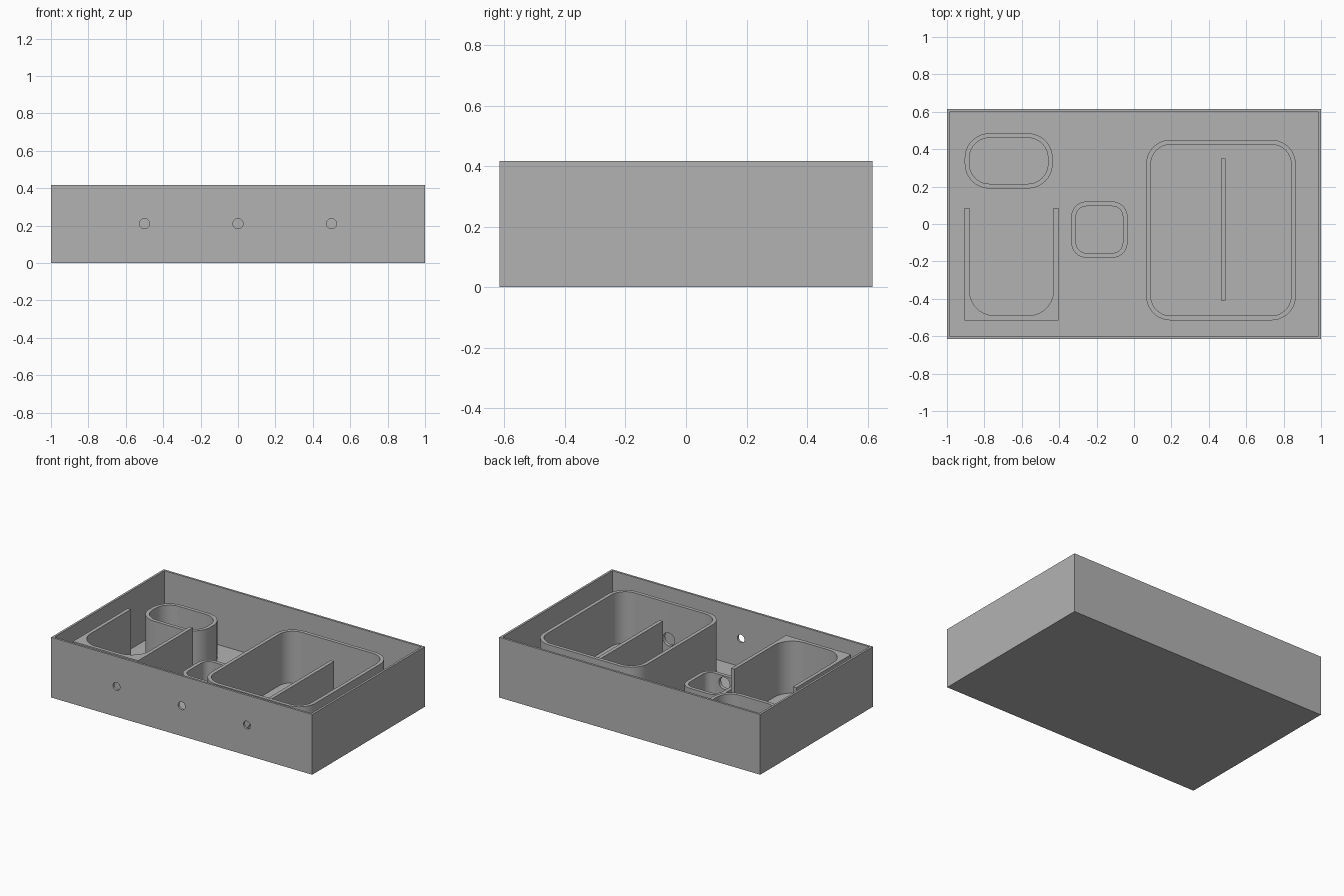
import bpy, bmesh, math

if "Cube" in bpy.data.objects:
    bpy.data.objects.remove(bpy.data.objects["Cube"])

grey = bpy.data.materials.new("plain_grey")
grey.diffuse_color = (0.45, 0.45, 0.45, 1)
grey.use_nodes = True
grey.node_tree.nodes["Principled BSDF"].inputs["Base Color"].default_value = grey.diffuse_color

FLOOR = 0.015   # floor thickness
WALL = 0.025    # compartment wall thickness
SINK = 0.005    # how far compartments reach into the floor


def finish(name, bm):
    """Turn a bmesh into a grey object with smooth curves and sharp edges."""
    bmesh.ops.recalc_face_normals(bm, faces=bm.faces)
    me = bpy.data.meshes.new(name)
    bm.to_mesh(me)
    bm.free()
    me.materials.append(grey)
    ob = bpy.data.objects.new(name, me)
    bpy.context.collection.objects.link(ob)
    bpy.ops.object.select_all(action='DESELECT')
    ob.select_set(True)
    bpy.context.view_layer.objects.active = ob
    bpy.ops.object.shade_smooth_by_angle(angle=math.radians(30))
    return ob


def outline(x0, x1, y0, y1, r, seg=10):
    """Rectangle outline with rounded corners, counter-clockwise."""
    if r == 0:
        return [(x0, y0), (x1, y0), (x1, y1), (x0, y1)]
    corners = [(x1 - r, y1 - r), (x0 + r, y1 - r), (x0 + r, y0 + r), (x1 - r, y0 + r)]
    pts = []
    for k, (cx, cy) in enumerate(corners):
        for i in range(seg + 1):
            a = math.pi / 2 * (k + i / seg)
            pts.append((cx + r * math.cos(a), cy + r * math.sin(a)))
    return pts


def loop(bm, pts, z):
    return [bm.verts.new((x, y, z)) for x, y in pts]


def bridge(bm, a, b):
    n = len(a)
    for i in range(n):
        j = (i + 1) % n
        bm.faces.new((a[i], a[j], b[j], b[i]))


def container(name, x0, x1, y0, y1, r, z0, z1, t, floor=None):
    """Ring wall, closed by a floor when a floor height is given."""
    bm = bmesh.new()
    outer = outline(x0, x1, y0, y1, r)
    inner = outline(x0 + t, x1 - t, y0 + t, y1 - t, max(r - t, 0))
    zi = z0 if floor is None else floor
    loops = [loop(bm, outer, z0), loop(bm, outer, z1), loop(bm, inner, z1), loop(bm, inner, zi)]
    for a, b in zip(loops, loops[1:]):
        bridge(bm, a, b)
    if floor is None:
        bridge(bm, loops[3], loops[0])
    else:
        bm.faces.new(loops[0])
        bm.faces.new(loops[3])
    return finish(name, bm)


def prism(name, pts, z0, z1):
    bm = bmesh.new()
    a, b = loop(bm, pts, z0), loop(bm, pts, z1)
    bridge(bm, a, b)
    bm.faces.new(a)
    bm.faces.new(b)
    return finish(name, bm)


def drill(ob, x, y, z, r):
    """Round hole through a wall along y."""
    bpy.ops.mesh.primitive_cylinder_add(vertices=32, radius=r, depth=0.08,
                                        location=(x, y, z), rotation=(math.pi / 2, 0, 0))
    cutter = bpy.context.object
    cutter.hide_render = True
    mod = ob.modifiers.new("hole", 'BOOLEAN')
    mod.operation = 'DIFFERENCE'
    mod.solver = 'EXACT'
    mod.object = cutter
    bpy.ops.object.select_all(action='DESELECT')
    ob.select_set(True)
    bpy.context.view_layer.objects.active = ob
    bpy.ops.object.modifier_apply(modifier=mod.name)
    bpy.data.objects.remove(cutter)
    bpy.ops.object.shade_smooth_by_angle(angle=math.radians(30))


# Outer case with three holes in the front wall
case = container("case", -1, 1, -0.616, 0.616, 0, 0, 0.417, 0.015, floor=FLOOR)
for x in (-0.5, 0, 0.5):
    drill(case, x, -0.61, 0.21, 0.027)

# Closed compartments
z0 = FLOOR - SINK
large = container("large_compartment", 0.065, 0.865, -0.515, 0.45, 0.13, z0, 0.372, WALL)
drill(large, 0.475, -0.5025, 0.12, 0.045)
small = container("small_compartment", -0.335, -0.035, -0.18, 0.12, 0.08, z0, 0.172, WALL)
drill(small, -0.185, -0.1675, 0.12, 0.042)
container("oval_compartment", -0.905, -0.435, 0.19, 0.485, 0.132, z0, 0.28, WALL)

# Divider standing free inside the large compartment
prism("divider", outline(0.465, 0.49, -0.41, 0.35, 0), z0, 0.28)

# Compartment open at the back: square outside, rounded inside front corners
X0, X1, Y0, Y1, R = -0.905, -0.405, -0.515, 0.085, 0.135
inside = []
for cx, start in ((X1 - WALL - R, 0), (X0 + WALL + R, -math.pi / 2)):
    for i in range(11):
        a = start - math.pi / 2 * i / 10
        inside.append((cx + R * math.cos(a), Y0 + WALL + R + R * math.sin(a)))
prism("open_compartment",
      [(X0 + WALL, Y1), (X0, Y1), (X0, Y0), (X1, Y0), (X1, Y1), (X1 - WALL, Y1)] + inside,
      z0, 0.375)
